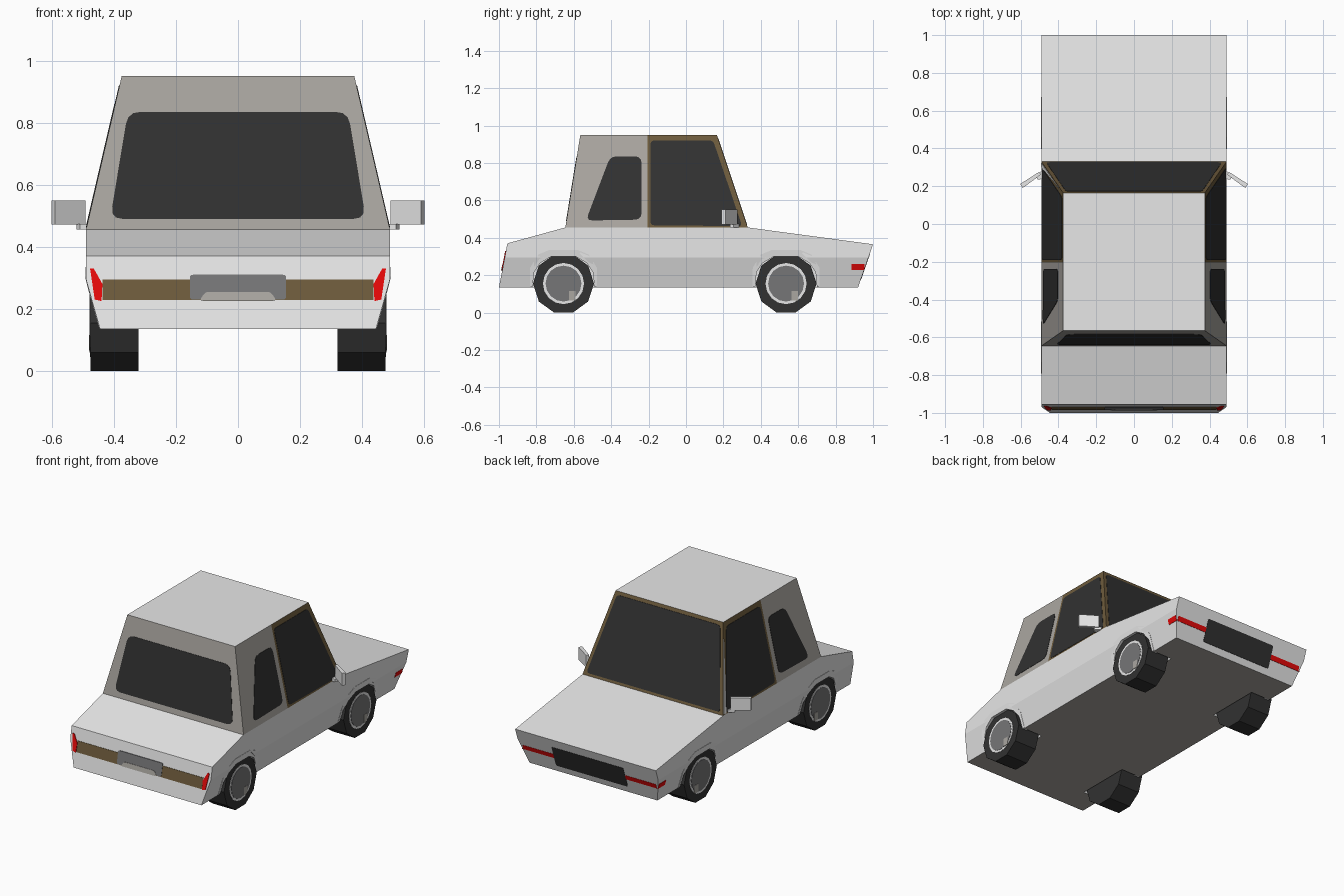
import bpy, bmesh, math
from mathutils import Vector

if "Cube" in bpy.data.objects:
    bpy.data.objects.remove(bpy.data.objects["Cube"])


def material(name, rgb):
    m = bpy.data.materials.new(name)
    m.diffuse_color = (*rgb, 1)
    m.use_nodes = True
    m.node_tree.nodes["Principled BSDF"].inputs["Base Color"].default_value = m.diffuse_color
    return m


WHITE = material("body white", (0.80, 0.80, 0.80))
CABIN = material("warm grey", (0.405, 0.385, 0.355))
BROWN = material("trim brown", (0.155, 0.105, 0.045))
GLASS = material("dark glass", (0.031, 0.031, 0.031))
TYRE = material("tyre black", (0.031, 0.031, 0.031))
HUB = material("hub grey", (0.18, 0.18, 0.185))
RED = material("light red", (0.95, 0.003, 0.003))


def loft(name, rings, *mats):
    """Skin a list of equal-length closed rings and cap both ends."""
    bm = bmesh.new()
    vs = [[bm.verts.new(p) for p in ring] for ring in rings]
    n = len(vs[0])
    for a, b in zip(vs, vs[1:]):
        for i in range(n):
            j = (i + 1) % n
            bm.faces.new((a[i], a[j], b[j], b[i]))
    bm.faces.new(vs[0])
    bm.faces.new(vs[-1])
    bmesh.ops.recalc_face_normals(bm, faces=bm.faces)
    me = bpy.data.meshes.new(name)
    bm.to_mesh(me)
    bm.free()
    for m in mats:
        me.materials.append(m)
    ob = bpy.data.objects.new(name, me)
    bpy.context.collection.objects.link(ob)
    return ob


def rounded(pts, r):
    """Round the corners of a 2D polygon."""
    if not r:
        return pts
    out = []
    for i, p in enumerate(pts):
        c = Vector(p)
        a = (Vector(pts[i - 1]) - c).normalized() * r + c
        b = (Vector(pts[(i + 1) % len(pts)]) - c).normalized() * r + c
        out += [a * (1 - t) ** 2 + c * 2 * t * (1 - t) + b * t * t for t in (0, 0.33, 0.67, 1)]
    return out


def plate(name, pts, place, mat, r=0, lift=0.002):
    """Thin plate lying on a sloped panel; place(u, z, offset) gives the point."""
    pts = rounded(pts, r)
    return loft(name, [[place(u, z, o) for u, z in pts] for o in (-0.002, lift)], mat)


def box2(u0, u1, z0, z1):
    return [(u0, z0), (u1, z0), (u1, z1), (u0, z1)]


def circle(r, n, y, z, x, phase=0.0):
    return [(x, y + r * math.cos(phase + 2 * math.pi * i / n),
             z + r * math.sin(phase + 2 * math.pi * i / n)) for i in range(n)]


# Panel planes
def cabin_side(s):
    return lambda y, z, o: (s * (0.49 - (z - 0.455) * 0.2323 + o), y, z)

def cabin_rear(x, z, o):
    return (x, -0.645 + (z - 0.455) * 0.1616 - o, z)

def windscreen(x, z, o):
    return (x, 0.33 - (z - 0.455) * 0.3333 + o, z)

def tail(x, z, o):
    return (x, -0.955 - (0.37 - z) * 0.1915 - o, z)

def nose(x, z, o):
    return (x, 1.0 - (0.365 - z) * 0.348 + o, z)

def lower_side(s):
    return lambda y, z, o: (s * (min(0.49, 0.445 + (z - 0.135) * 0.281) + o), y, z)


# Lower body: four stations of (y, z) at bottom, crease and top
stations = [((-1.0, 0.135), (-0.969, 0.295), (-0.955, 0.37)),
            ((-0.645, 0.135), (-0.645, 0.295), (-0.645, 0.455)),
            ((0.33, 0.135), (0.33, 0.295), (0.33, 0.455)),
            ((0.92, 0.135), (0.976, 0.295), (1.0, 0.365))]
rings = []
for st in stations:
    right = [(x, y, z) for x, (y, z) in zip((0.445, 0.49, 0.49), st)]
    rings.append(right + [(-x, y, z) for x, y, z in reversed(right)])
body = loft("lower_body", rings, WHITE, CABIN)
for f in body.data.polygons:
    f.material_index = 1 if f.normal.z < -0.9 else 0

# Wheel wells, arches and wheels
WZ = 0.155
for wy, end in ((-0.655, "rear"), (0.535, "front")):
    for s, side in ((1, "right"), (-1, "left")):
        well = loft("well_cutter", [circle(0.19, 8, wy, WZ, s * x, math.pi / 8)
                                    for x in (0.31, 0.6)], WHITE)
        well.hide_render = True
        mod = body.modifiers.new("well", 'BOOLEAN')
        mod.operation, mod.solver, mod.object = 'DIFFERENCE', 'EXACT', well
        bpy.context.view_layer.objects.active = body
        bpy.ops.object.modifier_apply(modifier=mod.name)
        bpy.data.objects.remove(well)

        # Arch lip follows the tapered body side
        outer = [(0.18, 0.137), (0.178, 0.24), (0.135, 0.31), (0.075, 0.335)]
        inner = [(0.165, 0.137), (0.158, 0.215), (0.125, 0.265), (0.065, 0.3)]
        lip = outer + [(-y, z) for y, z in reversed(outer)] \
            + [(-y, z) for y, z in inner] + inner[::-1]
        loft(f"{end}_{side}_arch", [[lower_side(s)(wy + y, z, o) for y, z in lip]
                                    for o in (-0.03, 0.002)], WHITE)

        loft(f"{end}_{side}_tyre", [circle(0.163, 10, wy, WZ, s * x) for x in (0.32, 0.475)], TYRE)
        loft(f"{end}_{side}_rim", [circle(0.11, 16, wy, WZ, s * x) for x in (0.47, 0.477)], WHITE)
        loft(f"{end}_{side}_hub", [circle(0.096, 16, wy, WZ, s * x) for x in (0.47, 0.479)], HUB)
        loft(f"{end}_{side}_hub_mark", [[(s * x, wy + y, z) for y, z in box2(0.03, 0.065, 0.065, 0.115)]
                                        for x in (0.475, 0.481)], CABIN)

# Cabin: tapered box, brown ahead of the door post, white roof
cabin = loft("cabin", [[(-x, y0, z), (x, y0, z), (x, y1, z), (-x, y1, z)]
                       for x, y0, y1, z in ((0.49, -0.645, 0.33, 0.455),
                                            (0.375, -0.565, 0.165, 0.95))], CABIN, BROWN, WHITE)
bm = bmesh.new()
bm.from_mesh(cabin.data)
bmesh.ops.bisect_plane(bm, geom=bm.verts[:] + bm.edges[:] + bm.faces[:],
                       plane_co=(0, -0.205, 0), plane_no=(0, 1, 0))
for f in bm.faces:
    if f.normal.z > 0.9:
        f.material_index = 2
    else:
        f.material_index = 1 if f.calc_center_median().y > -0.205 else 0
bm.to_mesh(cabin.data)
bm.free()

# Windows
plate("rear_window", [(-0.412, 0.49), (0.412, 0.49), (0.355, 0.835), (-0.355, 0.835)],
      cabin_rear, GLASS, 0.04)
plate("windscreen", [(-0.465, 0.47), (0.465, 0.47), (0.36, 0.93), (-0.36, 0.93)],
      windscreen, GLASS, 0.02)
for s, side in ((1, "right"), (-1, "left")):
    plate(f"{side}_rear_side_window", [(-0.535, 0.492), (-0.238, 0.497), (-0.238, 0.835), (-0.405, 0.835)],
          cabin_side(s), GLASS, 0.035)
    plate(f"{side}_door_window", [(-0.19, 0.467), (0.3, 0.462), (0.145, 0.92), (-0.19, 0.92)],
          cabin_side(s), GLASS, 0.02)
# Pale edge seen on the left pillar only
plate("left_pillar_edge", [(0.3, 0.46), (0.324, 0.46), (0.19, 0.86)], cabin_side(-1), WHITE, 0, 0.003)

# Tail: trim band, number plate recess and slanted lights
plate("tail_band", box2(-0.437, 0.437, 0.228, 0.295), tail, BROWN)
plate("tail_panel", box2(-0.155, 0.155, 0.23, 0.31), tail, HUB, 0.01, 0.004)
plate("tail_handle", [(-0.125, 0.226), (0.125, 0.226), (0.105, 0.255), (-0.105, 0.255)],
      tail, CABIN, 0.012, 0.006)

# Nose grille
plate("grille", box2(-0.25, 0.25, 0.175, 0.31), nose, TYRE, 0.01)

for s, side in ((1, "right"), (-1, "left")):
    plate(f"{side}_tail_light", [(s * 0.44, 0.225), (s * 0.462, 0.23), (s * 0.477, 0.33),
                                 (s * 0.465, 0.33), (s * 0.437, 0.28)], tail, RED, 0, 0.004)
    plate(f"{side}_nose_light", box2(s * 0.25, s * 0.465, 0.229, 0.258), nose, RED)
    plate(f"{side}_nose_light_wrap", box2(0.885, 0.955, 0.228, 0.26), lower_side(s), RED)

    # Door mirror: angled slab on a short arm
    slab = [(0.492, 0.262), (0.502, 0.276), (0.602, 0.212), (0.59, 0.19)]
    loft(f"{side}_mirror", [[(s * x, y, z) for x, y in slab] for z in (0.472, 0.55)], WHITE)
    arm = [(0.47, 0.24), (0.47, 0.3), (0.52, 0.255), (0.51, 0.235)]
    loft(f"{side}_mirror_arm", [[(s * x, y, z) for x, y in arm] for z in (0.456, 0.474)], WHITE)
